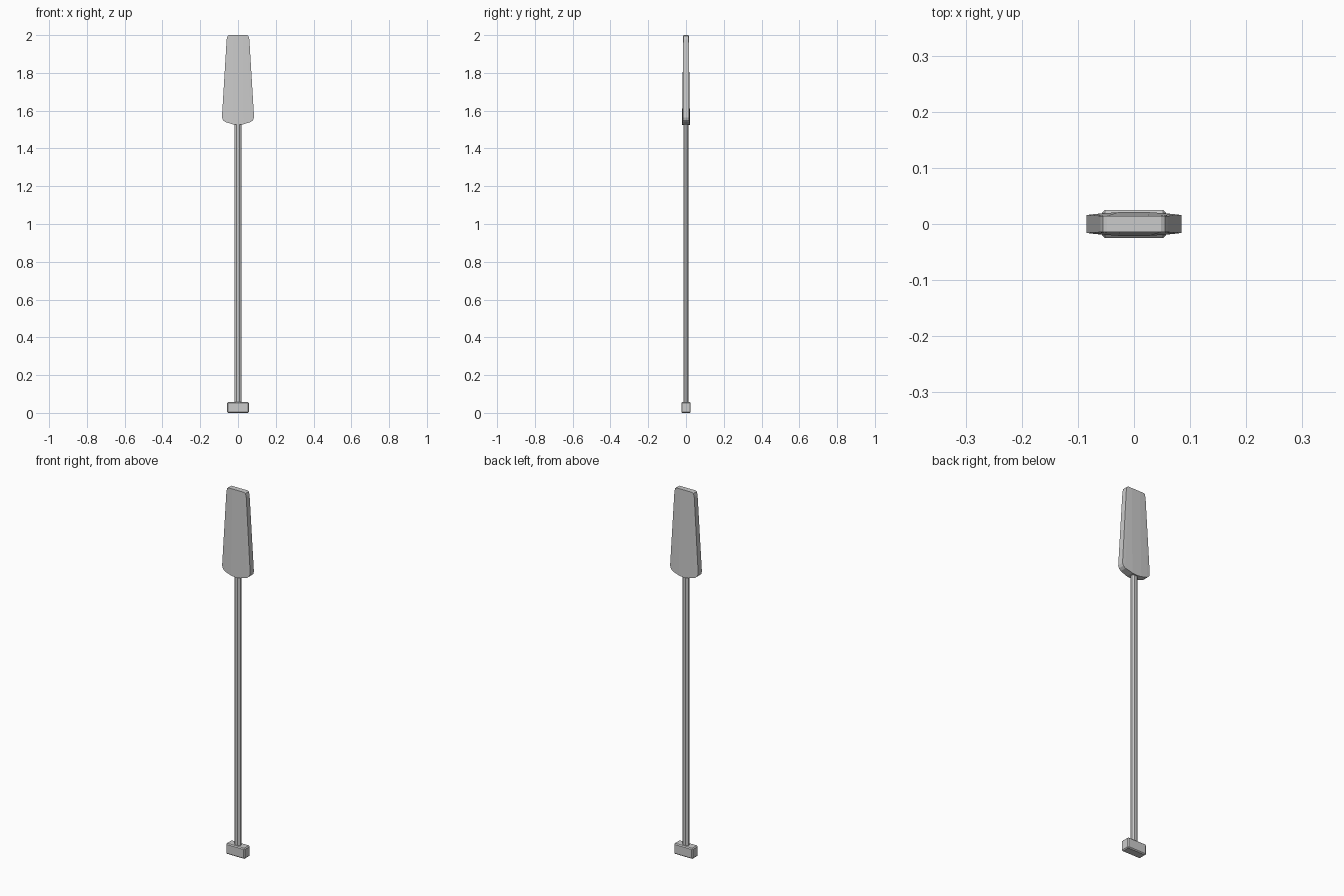
import bpy, bmesh, math
from mathutils import Matrix

if "Cube" in bpy.data.objects:
    bpy.data.objects.remove(bpy.data.objects["Cube"])


def make_object(name, bm):
    bmesh.ops.recalc_face_normals(bm, faces=bm.faces)
    mesh = bpy.data.meshes.new(name)
    bm.to_mesh(mesh)
    bm.free()
    obj = bpy.data.objects.new(name, mesh)
    bpy.context.collection.objects.link(obj)
    return obj


# grip: small block with softened edges
bm = bmesh.new()
bmesh.ops.create_cube(bm, size=1, matrix=Matrix.Translation((0, 0, 0.029))
                      @ Matrix.Diagonal((0.114, 0.05, 0.058, 1)))
bmesh.ops.bevel(bm, geom=bm.edges[:], offset=0.005, segments=1, affect='EDGES')
make_object("grip", bm)

# shaft: slightly flattened eight-sided pole
z0, z1 = 0.05, 1.54
bm = bmesh.new()
bmesh.ops.create_cone(bm, cap_ends=True, segments=8, radius1=1, radius2=1, depth=1,
                      matrix=Matrix.Translation((0, 0, (z0 + z1) / 2))
                      @ Matrix.Diagonal((0.0195, 0.0145, z1 - z0, 1))
                      @ Matrix.Rotation(math.pi / 8, 4, 'Z'))
make_object("shaft", bm)

# blade: half profile columns (x_top, z_top, x_bottom, z_bottom, y_bottom), mirrored
half = [(0.0, 2.0, 0.0, 1.525, 0.021),
        (0.025, 2.0, 0.028, 1.528, 0.021),
        (0.048, 2.0, 0.068, 1.54, 0.018),
        (0.055, 1.996, 0.080, 1.55, 0.0165),
        (0.060, 1.978, 0.085, 1.565, 0.016)]
columns = [(-a, b, -c, d, e) for a, b, c, d, e in half[:0:-1]] + half
bm = bmesh.new()
rings = []
for xt, zt, xb, zb, yb in columns:
    yt = 0.0145
    rings.append([bm.verts.new(p) for p in
                  ((xt, -yt, zt), (xt, yt, zt), (xb, yb, zb), (xb, -yb, zb))])
for a, b in zip(rings, rings[1:]):
    for i in range(4):
        j = (i + 1) % 4
        bm.faces.new((a[i], a[j], b[j], b[i]))
for end in (rings[0], rings[-1]):
    bm.faces.new(end)
make_object("blade", bm)
